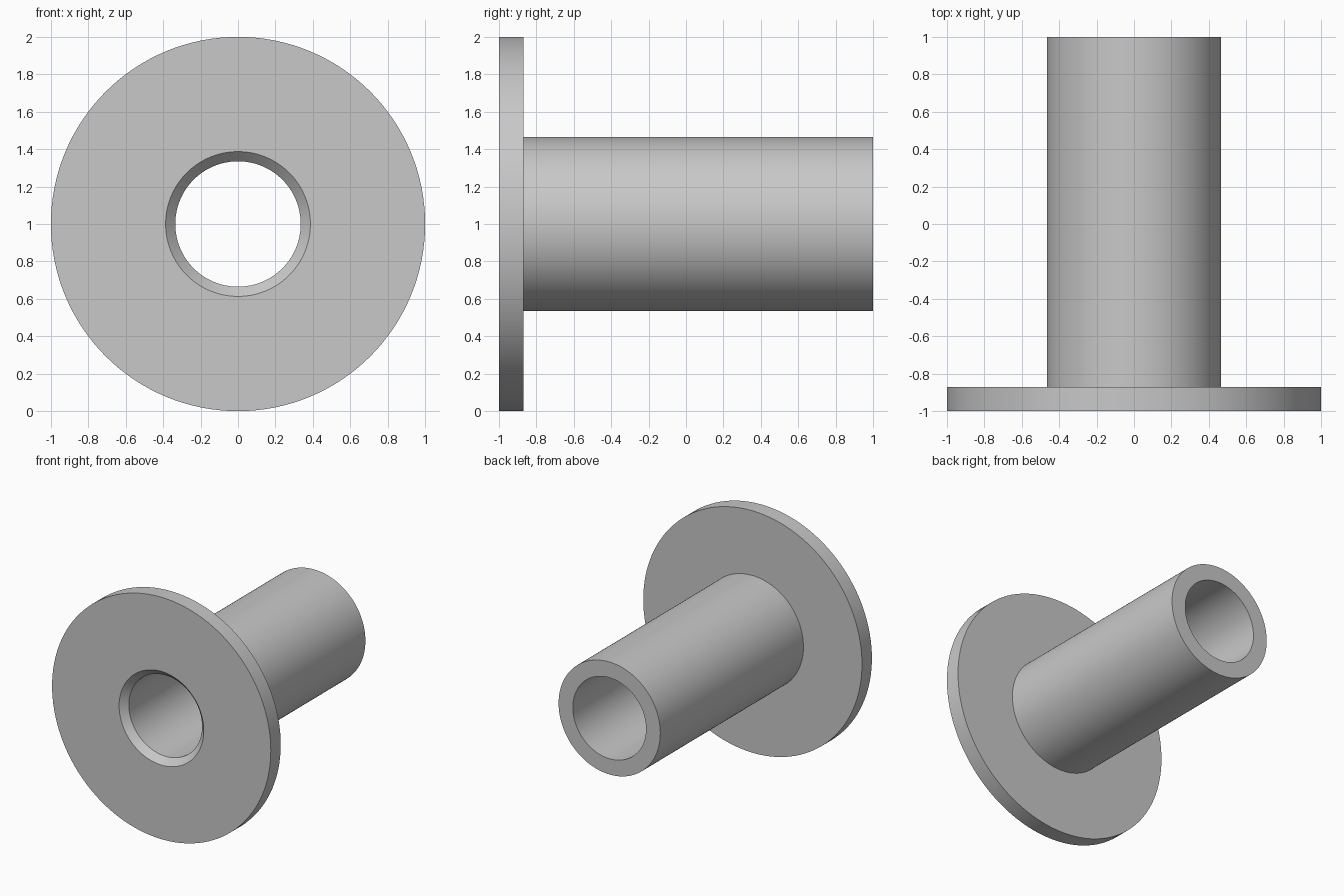
import bpy
import bmesh
import math
from mathutils import Matrix, Vector

cube = bpy.data.objects.get("Cube")
if cube:
    bpy.data.objects.remove(cube, do_unlink=True)

SEGMENTS = 128
FLANGE_R, TUBE_R, BORE_R, MOUTH_R = 1.0, 0.465, 0.335, 0.387
FRONT, FLANGE_BACK, BACK = -1.0, -0.87, 1.0
CHAMFER = 0.053

# Plain grey finish
grey = bpy.data.materials.new("plain_grey")
grey.use_nodes = True
colour = (0.58, 0.58, 0.58, 1)
grey.diffuse_color = colour
grey.node_tree.nodes["Principled BSDF"].inputs["Base Color"].default_value = colour

# Closed (radius, y) section of the bushing: flange, tube, bore, chamfered mouth
section = [
    (MOUTH_R, FRONT), (FLANGE_R, FRONT), (FLANGE_R, FLANGE_BACK),
    (TUBE_R, FLANGE_BACK), (TUBE_R, BACK),
    (BORE_R, BACK), (BORE_R, FRONT + CHAMFER),
]

# Revolve the section around the y axis, one ring per section corner
bm = bmesh.new()
rings = []
for radius, y in section:
    rings.append([
        bm.verts.new((radius * math.cos(a), y, 1 + radius * math.sin(a)))
        for a in (2 * math.pi * i / SEGMENTS for i in range(SEGMENTS))
    ])
for ring, following in zip(rings, rings[1:] + rings[:1]):
    for i in range(SEGMENTS):
        j = (i + 1) % SEGMENTS
        bm.faces.new((ring[i], ring[j], following[j], following[i]))
bmesh.ops.recalc_face_normals(bm, faces=bm.faces)

mesh = bpy.data.meshes.new("flanged_bushing")
bm.to_mesh(mesh)
bm.free()
mesh.materials.append(grey)
bushing = bpy.data.objects.new("flanged_bushing", mesh)
bpy.context.collection.objects.link(bushing)

# Smooth round walls with crisp rims
bpy.ops.object.select_all(action="DESELECT")
bushing.select_set(True)
bpy.context.view_layer.objects.active = bushing
bpy.ops.object.shade_smooth_by_angle(angle=math.radians(30))
